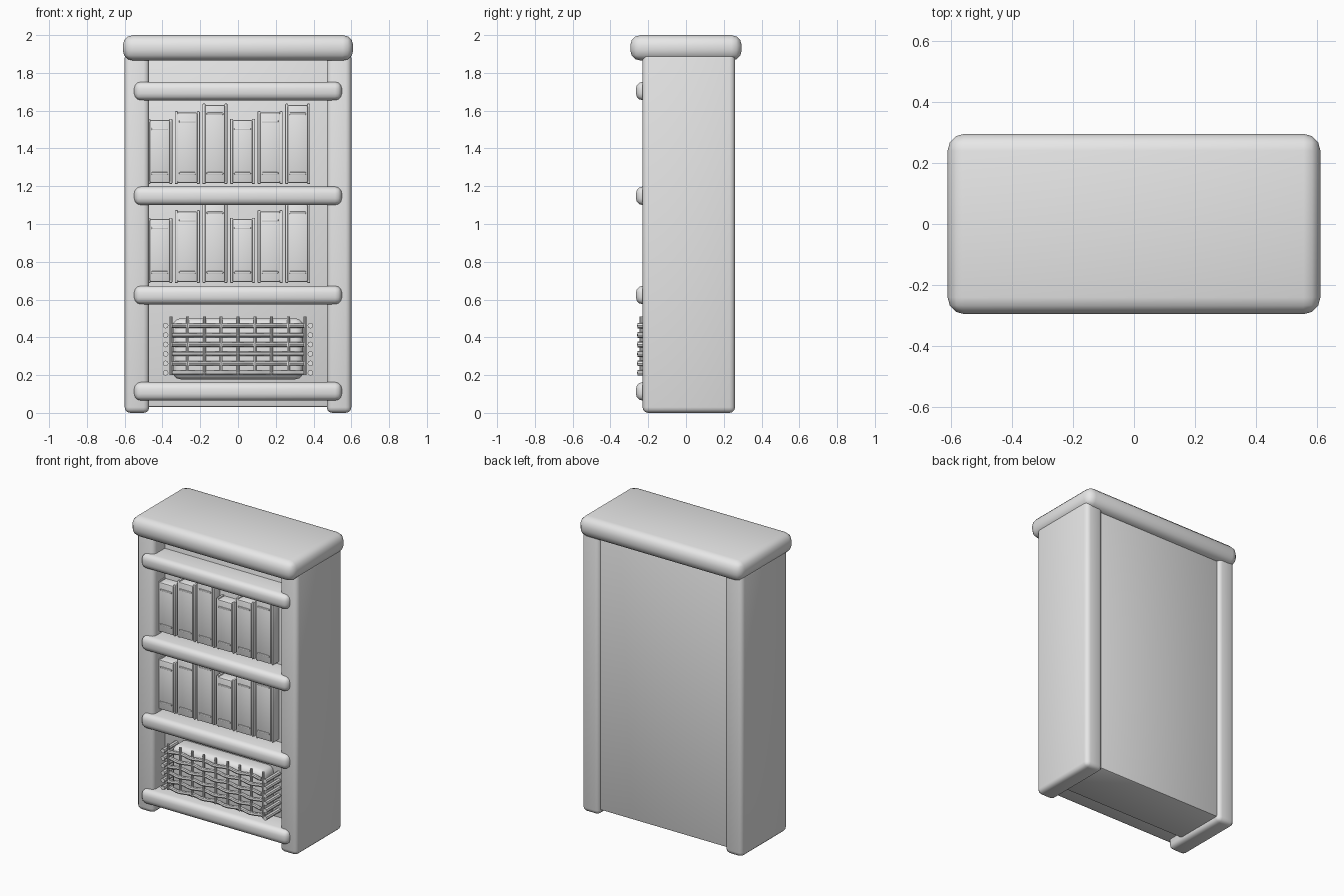
import bpy, bmesh, math
from mathutils import Vector

cube = bpy.data.objects.get("Cube")
if cube:
    bpy.data.objects.remove(cube, do_unlink=True)

grey = bpy.data.materials.new("plain grey")
grey.use_nodes = True
grey.diffuse_color = (0.8, 0.8, 0.8, 1)
grey.node_tree.nodes["Principled BSDF"].inputs["Base Color"].default_value = (0.8, 0.8, 0.8, 1)


def finish(name, bm):
    mesh = bpy.data.meshes.new(name)
    bm.to_mesh(mesh)
    bm.free()
    mesh.materials.append(grey)
    obj = bpy.data.objects.new(name, mesh)
    bpy.context.collection.objects.link(obj)
    bpy.ops.object.select_all(action='DESELECT')
    obj.select_set(True)
    bpy.context.view_layer.objects.active = obj
    bpy.ops.object.shade_smooth_by_angle(angle=math.radians(40))
    return obj


def box(name, x, y, z, bevel=0.0, segments=3):
    """Rounded box from its x, y and z ranges."""
    bm = bmesh.new()
    bmesh.ops.create_cube(bm, size=1)
    for v in bm.verts:
        v.co = Vector([(r[0] + r[1]) / 2 + c * (r[1] - r[0]) for c, r in zip(v.co, (x, y, z))])
    if bevel:
        bmesh.ops.bevel(bm, geom=bm.edges[:], offset=bevel, segments=segments,
                        profile=0.5, affect='EDGES')
    return finish(name, bm)


def rod(name, points, radius, sides=8):
    """Round rod swept through points that all run along x, y or z."""
    axis = (points[-1] - points[0]).normalized()
    u = axis.orthogonal().normalized()
    w = axis.cross(u)
    bm = bmesh.new()
    rings = []
    for p in points:
        angles = [math.tau * i / sides for i in range(sides)]
        rings.append([bm.verts.new(p + radius * (u * math.cos(a) + w * math.sin(a))) for a in angles])
    for a, b in zip(rings, rings[1:]):
        for i in range(sides):
            j = (i + 1) % sides
            bm.faces.new((a[i], a[j], b[j], b[i]))
    bm.faces.new(rings[0][::-1])
    bm.faces.new(rings[-1])
    return finish(name, bm)


# Carcass: top slab, side posts and the thick back block
box("top_slab", (-0.61, 0.61), (-0.295, 0.295), (1.865, 2.0), 0.055)
for side, s in (("right", -1), ("left", 1)):
    box(side + "_side", sorted((s * 0.47, s * 0.6)), (-0.23, 0.26), (0.0, 1.91), 0.03)
box("back_panel", (-0.49, 0.49), (-0.11, 0.24), (0.03, 1.91), 0.012, 2)

# Shelves with rounded noses standing proud of the sides
for i, z in enumerate((0.065, 0.575, 1.1, 1.655)):
    box(f"shelf_{i + 1}", (-0.55, 0.55), (-0.265, 0.0), (z, z + 0.098), 0.036)


# Books: two cover boards, a rounded spine and raised bands
def book(name, x, z, height):
    width, front = 0.132, -0.17
    top = z + height
    for part, x0 in (("right_cover", x), ("left_cover", x + width - 0.016)):
        box(f"{name}_{part}", (x0, x0 + 0.016), (front, -0.06), (z, top), 0.004, 2)
    box(name + "_spine", (x + 0.012, x + width - 0.012), (front - 0.008, -0.06),
        (z + 0.004, top - 0.006), 0.01, 2)
    for part, zb in (("lower_band", z + 0.05), ("upper_band", top - 0.06)):
        box(f"{name}_{part}", (x + 0.022, x + width - 0.022), (front - 0.014, front),
            (zb, zb + 0.012), 0.004, 2)


for row, z in (("lower", 0.688), ("upper", 1.212)):
    for i in range(6):
        book(f"{row}_book_{i + 1}", -0.48 + i * 0.146, z, 0.345 + 0.04 * (i % 3))

# Basket: rounded body, upright stakes and woven strands
box("basket_body", (-0.345, 0.345), (-0.228, -0.08), (0.178, 0.5), 0.04)
pitch = 0.71 / 8
for i in range(9):
    x = -0.355 + i * pitch
    rod(f"basket_stake_{i + 1}", [Vector((x, -0.237, 0.2)), Vector((x, -0.237, 0.51))], 0.008)
for k in range(6):
    z = 0.212 + k * 0.05
    sign = 1 if k % 2 else -1
    wave = []
    for i in range(33):
        x = -0.35 + 0.7 * i / 32
        sway = sign * math.cos(math.pi * (x + 0.355) / pitch)
        wave.append(Vector((x, -0.238 - 0.01 * sway, z)))
    rod(f"basket_strand_{k + 1}", wave, 0.012)
    for side, s in (("right", -1), ("left", 1)):
        rod(f"basket_{side}_strand_{k + 1}",
            [Vector((s * 0.383, -0.258, z)), Vector((s * 0.383, -0.08, z))], 0.015)
